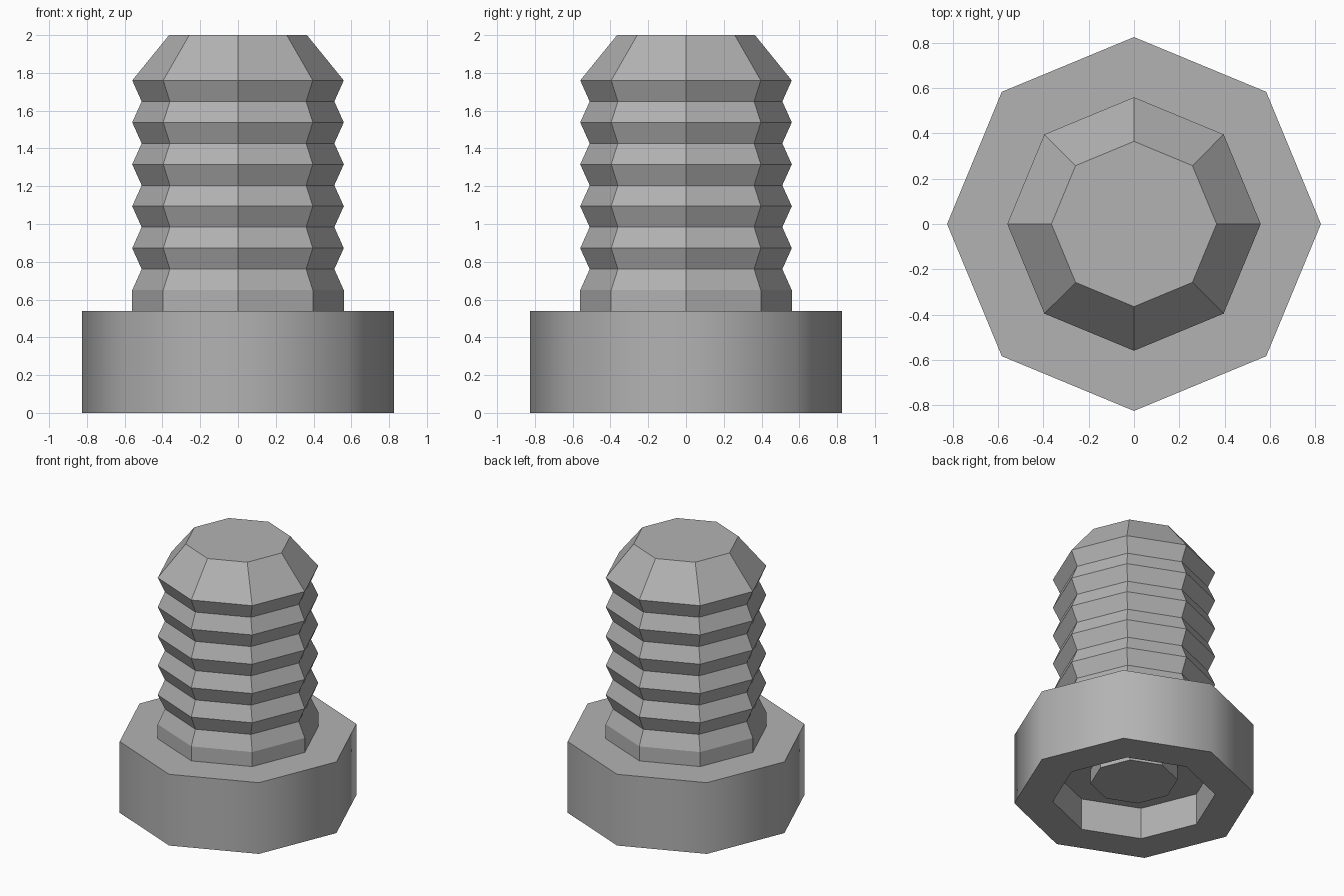
import bpy, bmesh, math

if "Cube" in bpy.data.objects:
    bpy.data.objects.remove(bpy.data.objects["Cube"])

SIDES = 8

# Dark grey metal
metal = bpy.data.materials.new("dark_metal")
metal.diffuse_color = (0.45, 0.45, 0.45, 1.0)
metal.use_nodes = True
metal.node_tree.nodes["Principled BSDF"].inputs["Base Color"].default_value = metal.diffuse_color


def lathe(name, profile, cap_start=False, cap_end=False, smooth_rows=()):
    """Spin (radius, z) points into an eight-sided surface; rows in smooth_rows are smooth shaded."""
    bm = bmesh.new()
    rings = []
    for r, z in profile:
        rings.append([bm.verts.new((r * math.cos(math.tau * i / SIDES),
                                    r * math.sin(math.tau * i / SIDES), z))
                      for i in range(SIDES)])
    for row, (a, b) in enumerate(zip(rings, rings[1:])):
        for i in range(SIDES):
            j = (i + 1) % SIDES
            face = bm.faces.new((a[i], a[j], b[j], b[i]))
            face.smooth = row in smooth_rows
    if cap_start:
        bm.faces.new(rings[0][::-1])
    if cap_end:
        bm.faces.new(rings[-1])
    # the rims of the smooth wall stay crisp
    for row in smooth_rows:
        for ring in (rings[row], rings[row + 1]):
            for i in range(SIDES):
                bm.edges.get((ring[i], ring[(i + 1) % SIDES])).smooth = False
    mesh = bpy.data.meshes.new(name)
    bm.to_mesh(mesh)
    bm.free()
    mesh.materials.append(metal)
    obj = bpy.data.objects.new(name, mesh)
    bpy.context.collection.objects.link(obj)
    return obj


# Head: recessed underside with a central boss, then outer wall and top shoulder
R_HEAD, R_SHAFT, R_BOSS = 0.826, 0.56, 0.30
HEAD_TOP = 0.54
lathe("bolt_head", [
    (R_BOSS, 0.13), (R_BOSS, 0.24), (R_SHAFT, 0.24), (R_SHAFT, 0.0),
    (R_HEAD, 0.0), (R_HEAD, HEAD_TOP), (R_SHAFT, HEAD_TOP),
], cap_start=True, smooth_rows=(4,))

# Threaded shaft: collar, zigzag ridges and a chamfered tip
ridges, start, end = 5, 0.65, 1.76
step = (end - start) / (2 * ridges)
thread = [(0.51 if i % 2 else R_SHAFT, start + i * step) for i in range(2 * ridges + 1)]
lathe("threaded_shaft", [(R_SHAFT, HEAD_TOP)] + thread + [(0.365, 2.0)], cap_end=True)
